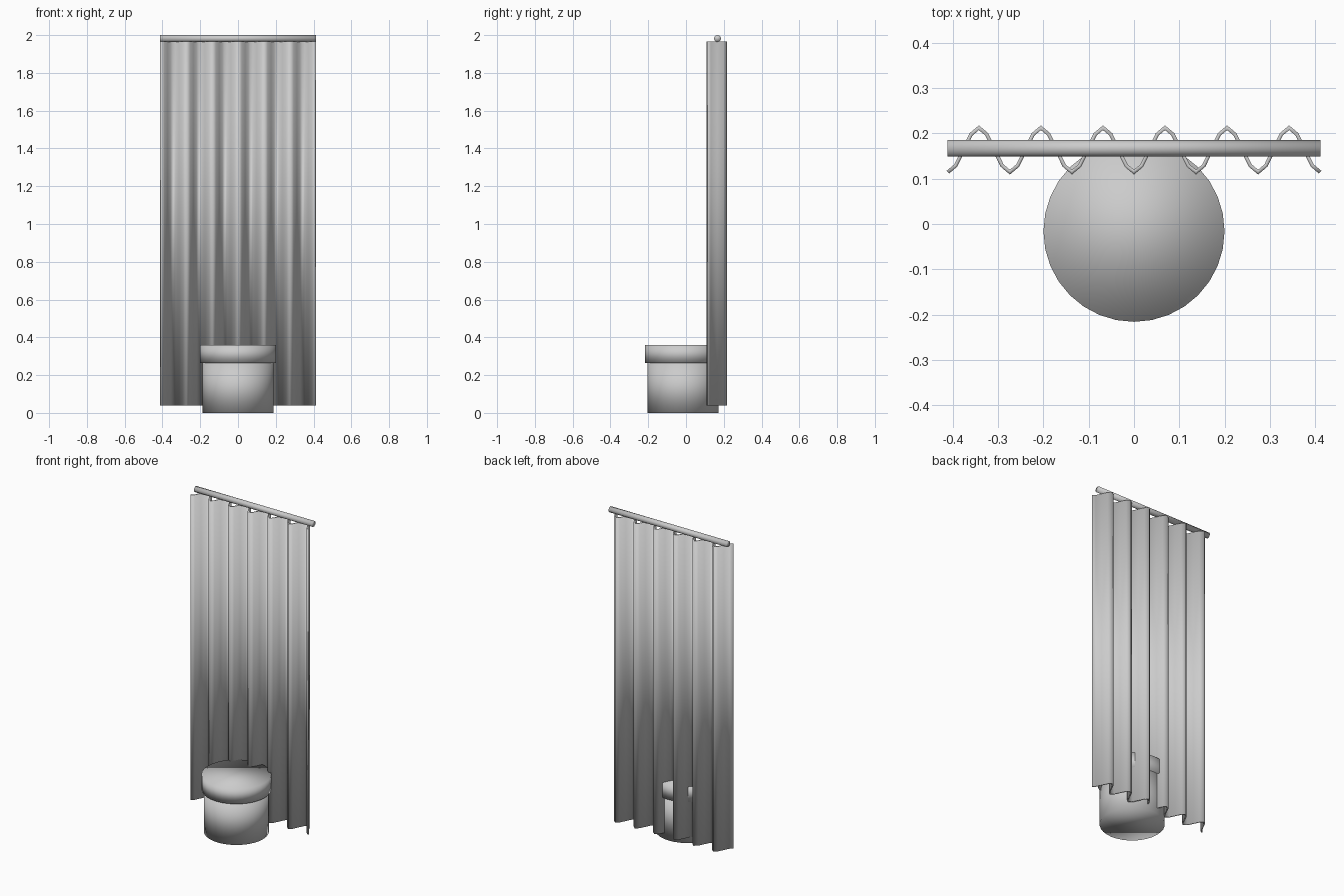
import bpy, bmesh, math

if "Cube" in bpy.data.objects:
    bpy.data.objects.remove(bpy.data.objects["Cube"], do_unlink=True)

# One plain grey for every part
grey = bpy.data.materials.new("plain_grey")
grey.use_nodes = True
COLOUR = (0.6, 0.6, 0.6, 1)
grey.diffuse_color = COLOUR
grey.node_tree.nodes["Principled BSDF"].inputs["Base Color"].default_value = COLOUR


def finish(obj, name):
    obj.name = name
    obj.data.name = name
    obj.data.materials.append(grey)
    obj.data.shade_smooth()
    return obj


def cylinder(name, radius, depth, location, rotation=(0, 0, 0), sides=32):
    bpy.ops.mesh.primitive_cylinder_add(vertices=sides, radius=radius, depth=depth,
                                        location=location, rotation=rotation)
    return finish(bpy.context.object, name)


# Round stool: drum base and wider lid
STOOL_Y = -0.016
BASE_TOP, SEAT_TOP = 0.265, 0.36
cylinder("stool_base", 0.187, BASE_TOP, (0, STOOL_Y, BASE_TOP / 2))
cylinder("stool_seat", 0.2, SEAT_TOP - BASE_TOP, (0, STOOL_Y, (BASE_TOP + SEAT_TOP) / 2))

# Rail above the curtain
cylinder("curtain_rail", 0.018, 0.824, (0, 0.167, 1.982), (0, math.pi / 2, 0))

# Pleated curtain: a wave extruded upward and given thickness
FOLDS, STEPS = 6, 8
WIDTH, DEPTH, MIDDLE = 0.822, 0.049, 0.1635
BOTTOM, TOP = 0.04, 1.965

bm = bmesh.new()
previous = None
for i in range(FOLDS * STEPS + 1):
    x = WIDTH * (i / (FOLDS * STEPS) - 0.5)
    y = MIDDLE - DEPTH * math.cos(2 * math.pi * i / STEPS)
    pair = [bm.verts.new((x, y, z)) for z in (BOTTOM, TOP)]
    if previous:
        bm.faces.new((previous[0], pair[0], pair[1], previous[1]))
    previous = pair
mesh = bpy.data.meshes.new("curtain")
bm.to_mesh(mesh)
bm.free()
curtain = bpy.data.objects.new("curtain", mesh)
bpy.context.collection.objects.link(curtain)
finish(curtain, "curtain")
cloth = curtain.modifiers.new("cloth_thickness", 'SOLIDIFY')
cloth.thickness = 0.008
cloth.offset = 0
cloth.use_even_offset = True
